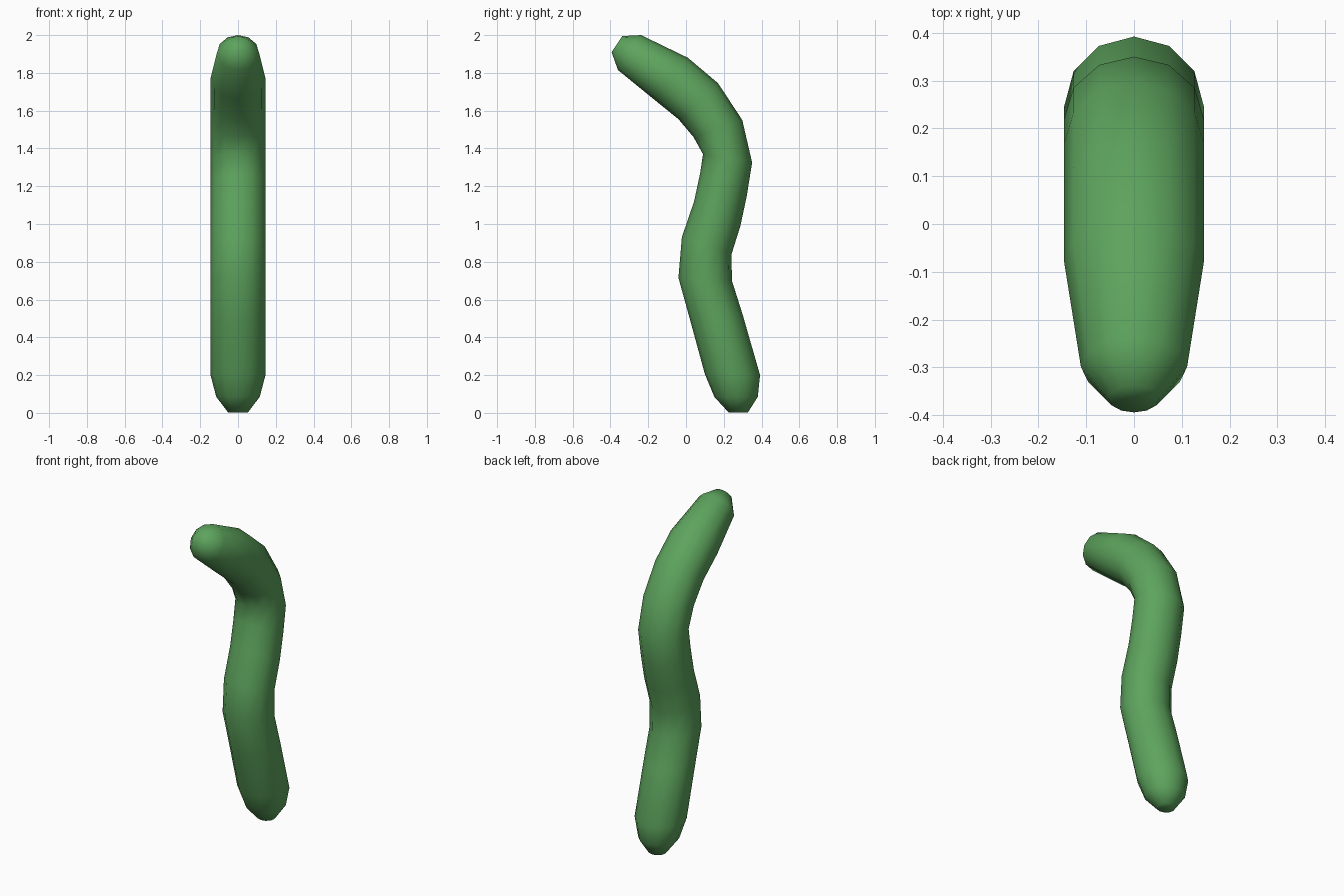
import bpy, bmesh, math
from mathutils import Vector

if "Cube" in bpy.data.objects:
    bpy.data.objects.remove(bpy.data.objects["Cube"])

# Ring outline: front (y, z), back (y, z), half width in x
RINGS = [
    (0.225, 0.003, 0.328, 0.003, 0.053),
    (0.15, 0.085, 0.38, 0.085, 0.115),
    (0.10, 0.205, 0.392, 0.20, 0.146),
    (0.025, 0.48, 0.30, 0.52, 0.146),
    (-0.04, 0.715, 0.243, 0.70, 0.146),
    (-0.022, 0.93, 0.241, 0.84, 0.146),
    (0.043, 1.12, 0.288, 0.99, 0.146),
    (0.075, 1.27, 0.322, 1.15, 0.146),
    (0.09, 1.37, 0.35, 1.325, 0.146),
    (0.04, 1.46, 0.298, 1.55, 0.146),
    (-0.04, 1.555, 0.17, 1.745, 0.146),
    (-0.17, 1.66, 0.01, 1.88, 0.146),
    (-0.36, 1.815, -0.238, 2.0, 0.111),
    (-0.394, 1.91, -0.337, 1.995, 0.053),
]
SIDES = 12

# Curved stalk, lofted through the rings
bm = bmesh.new()
loops = []
for fy, fz, by, bz, rx in RINGS:
    front, back = Vector((0, fy, fz)), Vector((0, by, bz))
    mid, half = (front + back) / 2, (back - front) / 2
    loops.append([bm.verts.new(mid + half * math.sin(a) + Vector((rx * math.cos(a), 0, 0)))
                  for a in (2 * math.pi * i / SIDES for i in range(SIDES))])
for low, high in zip(loops, loops[1:]):
    for i in range(SIDES):
        j = (i + 1) % SIDES
        bm.faces.new((low[i], low[j], high[j], high[i]))

# End caps
bm.faces.new(loops[0][::-1])
bm.faces.new(loops[-1])
bmesh.ops.recalc_face_normals(bm, faces=bm.faces)
for f in bm.faces:
    f.smooth = True

mesh = bpy.data.meshes.new("curved_stalk")
bm.to_mesh(mesh)
bm.free()
stalk = bpy.data.objects.new("curved_stalk", mesh)
bpy.context.collection.objects.link(stalk)

green = bpy.data.materials.new("green")
green.diffuse_color = (0.11, 0.37, 0.11, 1)
green.use_nodes = True
green.node_tree.nodes["Principled BSDF"].inputs["Base Color"].default_value = green.diffuse_color
mesh.materials.append(green)
